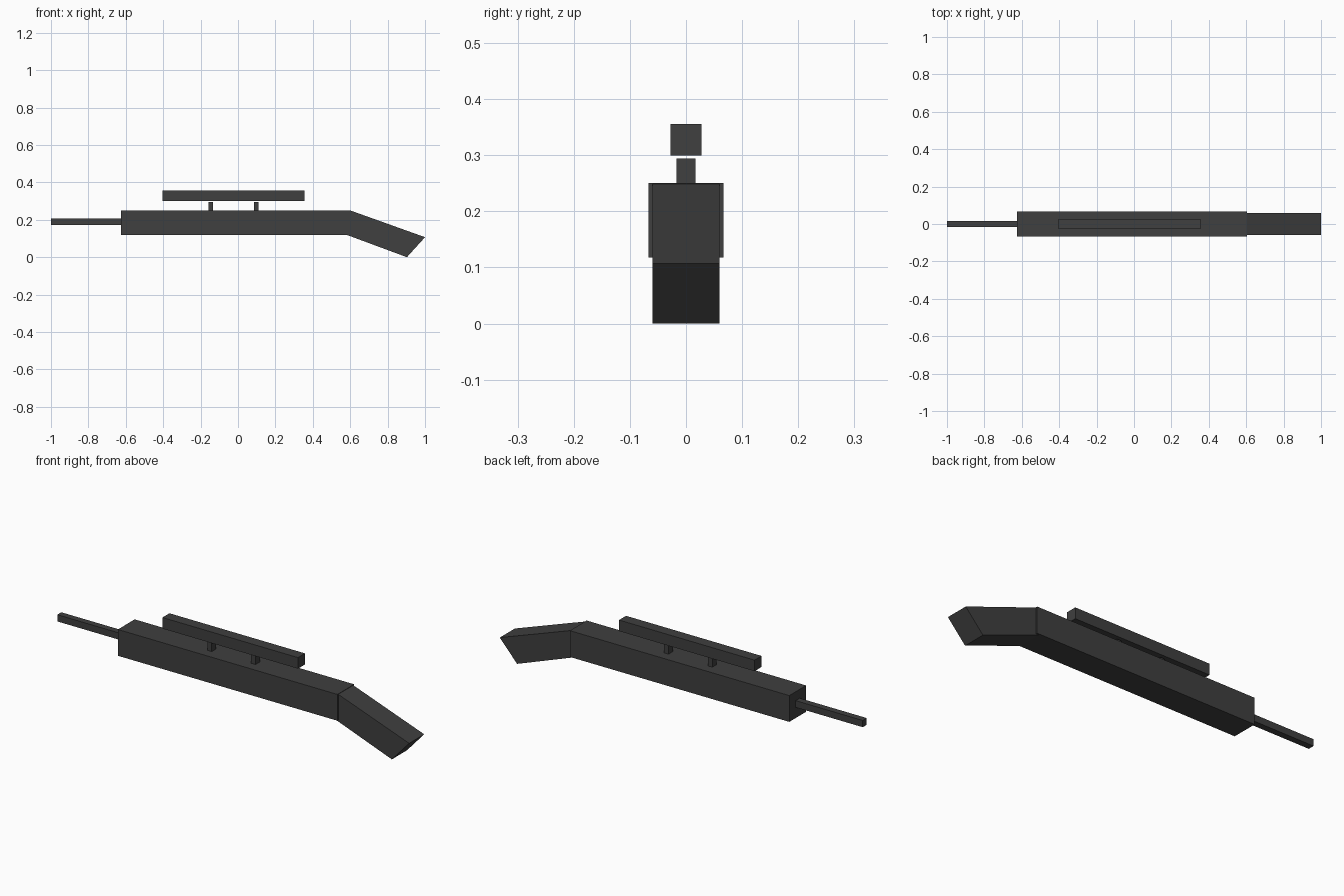
import bpy

if "Cube" in bpy.data.objects:
    bpy.data.objects.remove(bpy.data.objects["Cube"])

metal = bpy.data.materials.new("dark grey")
metal.diffuse_color = (0.05, 0.05, 0.05, 1)
metal.use_nodes = True
metal.node_tree.nodes["Principled BSDF"].inputs["Base Color"].default_value = metal.diffuse_color


def extrude_profile(name, pts, half_y):
    """Extrude an x-z outline (counter-clockwise seen from -y) along y."""
    n = len(pts)
    verts = [(x, y, z) for y in (-half_y, half_y) for x, z in pts]
    faces = [tuple(range(n)), tuple(reversed(range(n, 2 * n)))]
    faces += [(i, i + n, (i + 1) % n + n, (i + 1) % n) for i in range(n)]
    mesh = bpy.data.meshes.new(name)
    mesh.from_pydata(verts, [], faces)
    mesh.materials.append(metal)
    obj = bpy.data.objects.new(name, mesh)
    bpy.context.collection.objects.link(obj)
    return obj


def box(name, x0, x1, z0, z1, half_y):
    return extrude_profile(name, [(x0, z0), (x1, z0), (x1, z1), (x0, z1)], half_y)


# Main body and thin barrel
box("body", -0.625, 0.603, 0.118, 0.251, 0.067)
box("barrel", -1.0, -0.62, 0.172, 0.206, 0.016)

# Drooping shoulder stock with a slanted butt
extrude_profile("stock", [(0.585, 0.118), (0.903, 0.0), (1.0, 0.107), (0.60, 0.25)], 0.06)

# Sight bar floating just above its two mounts
box("scope", -0.403, 0.355, 0.30, 0.356, 0.028)
for i, x in enumerate((-0.147, 0.098)):
    box(f"scope_mount_{i + 1}", x - 0.012, x + 0.012, 0.245, 0.294, 0.017)
